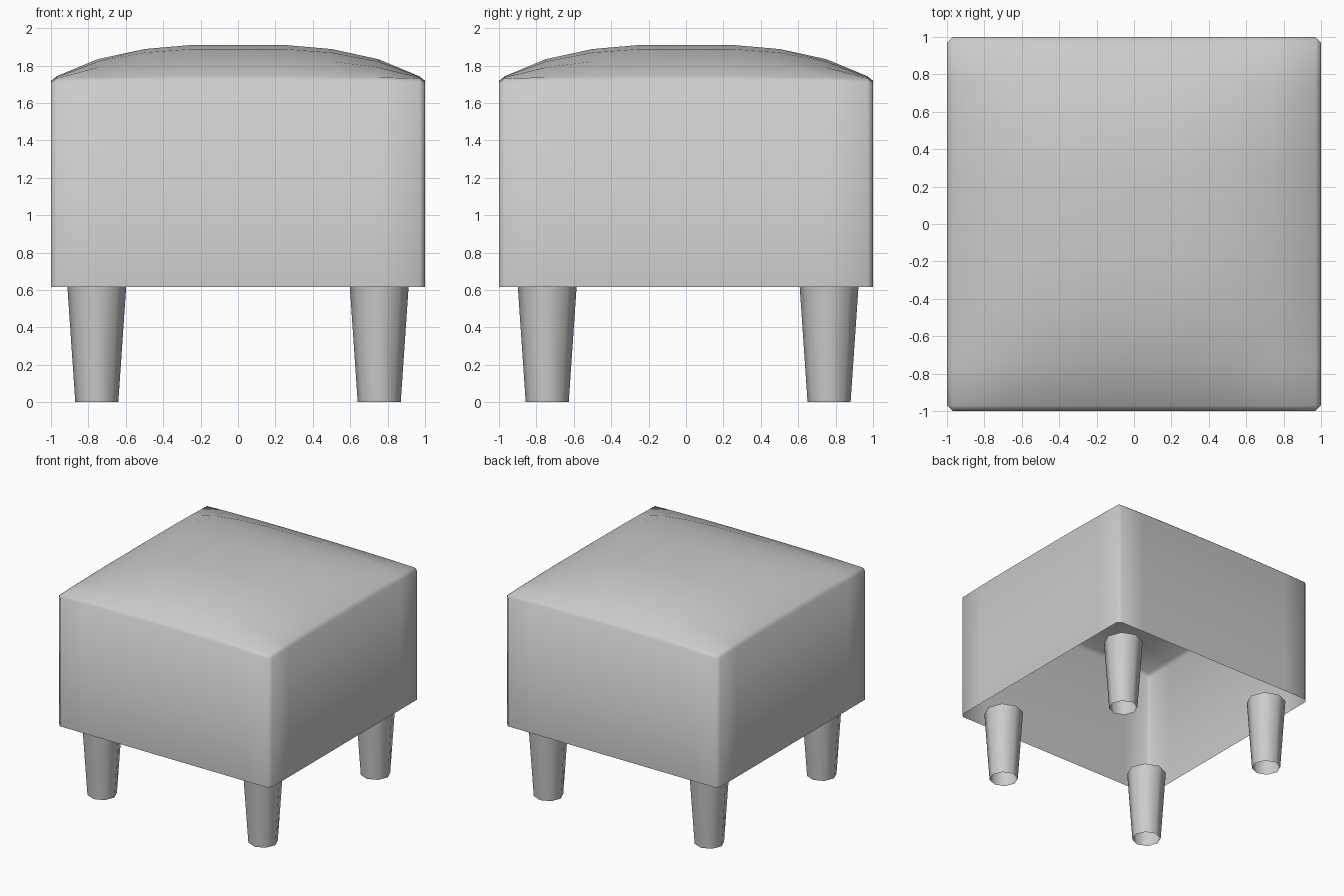
import bpy, bmesh, math

if "Cube" in bpy.data.objects:
    bpy.data.objects.remove(bpy.data.objects["Cube"])

# Half of the dome profile: distance from centre -> share of the full dome height
RISE = {0.0: 1.0, 0.25: 1.0, 0.5: 0.88, 0.75: 0.58, 0.97: 0.07, 1.0: 0.0}
COORDS = [-0.97, -0.75, -0.5, -0.25, 0.0, 0.25, 0.5, 0.75, 0.97]
BASE, RIM, EDGE, DOME = 0.615, 1.70, 1.73, 0.18


def make_object(name, bm, angle):
    mesh = bpy.data.meshes.new(name)
    bm.to_mesh(mesh)
    bm.free()
    obj = bpy.data.objects.new(name, mesh)
    bpy.context.collection.objects.link(obj)
    bpy.ops.object.select_all(action='DESELECT')
    obj.select_set(True)
    bpy.context.view_layer.objects.active = obj
    bpy.ops.object.shade_smooth_by_angle(angle=math.radians(angle))
    return obj


# Cushion: domed grid top, rounded rim and thin side walls, open underneath
bm = bmesh.new()
n = len(COORDS)
grid = [[bm.verts.new((x, y, EDGE + DOME * RISE[abs(x)] * RISE[abs(y)]))
         for x in COORDS] for y in COORDS]
for j in range(n - 1):
    for i in range(n - 1):
        bm.faces.new((grid[j][i], grid[j][i + 1], grid[j + 1][i + 1], grid[j + 1][i]))

# One wall strip per side, each ending at the chamfered corners
sides = [(grid[0], (0, -1)), ([r[-1] for r in grid], (1, 0)),
         (grid[-1][::-1], (0, 1)), ([r[0] for r in grid][::-1], (-1, 0))]
strips = []
for row, (dx, dy) in sides:
    def wall(z):
        return [bm.verts.new((v.co.x + 0.03 * dx, v.co.y + 0.03 * dy,
                              z if z == BASE else v.co.z - (EDGE - RIM) * 0.8))
                for v in row]
    rim, foot = wall(RIM), wall(BASE)
    for i in range(n - 1):
        bm.faces.new((rim[i], rim[i + 1], row[i + 1], row[i]))
        bm.faces.new((foot[i], foot[i + 1], rim[i + 1], rim[i]))
    strips.append((row, rim, foot))
for k in range(4):
    (row, rim, foot), (_, rim2, foot2) = strips[k], strips[(k + 1) % 4]
    bm.faces.new((rim[-1], rim2[0], row[-1]))
    bm.faces.new((foot[-1], foot2[0], rim2[0], rim[-1]))
bmesh.ops.recalc_face_normals(bm, faces=bm.faces)
make_object("cushion", bm, 80)

# Legs: tapered eight-sided open tubes
for side, x in (("left", -0.755), ("right", 0.755)):
    for place, y in (("front", -0.742), ("back", 0.765)):
        bm = bmesh.new()
        bmesh.ops.create_cone(bm, cap_ends=False, segments=8,
                              radius1=0.115, radius2=0.157, depth=BASE)
        bmesh.ops.translate(bm, verts=bm.verts, vec=(x, y, BASE / 2))
        make_object(f"{place}_{side}_leg", bm, 60)
